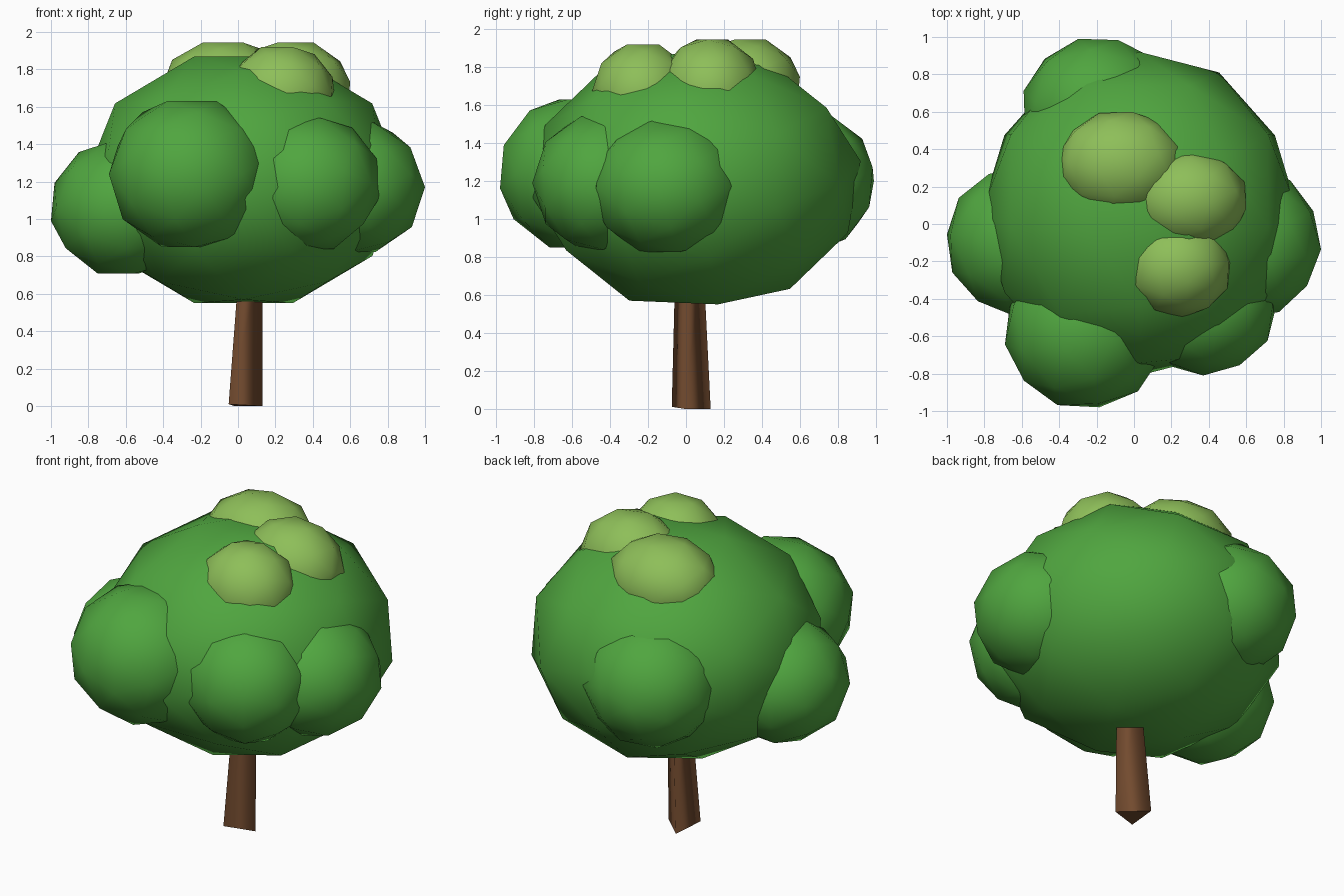
import bpy, bmesh, math
from mathutils import Vector, Matrix

if "Cube" in bpy.data.objects:
    bpy.data.objects.remove(bpy.data.objects["Cube"])


def material(name, rgb):
    m = bpy.data.materials.new(name)
    m.diffuse_color = (*rgb, 1)
    m.use_nodes = True
    m.node_tree.nodes["Principled BSDF"].inputs["Base Color"].default_value = m.diffuse_color
    return m


leaf = material("leaf_green", (0.08, 0.38, 0.05))
light_leaf = material("light_leaf_green", (0.27, 0.52, 0.10))
bark = material("bark_brown", (0.17, 0.07, 0.028))


def finish(name, bm, mat):
    bmesh.ops.recalc_face_normals(bm, faces=bm.faces)
    me = bpy.data.meshes.new(name)
    bm.to_mesh(me)
    bm.free()
    me.materials.append(mat)
    ob = bpy.data.objects.new(name, me)
    bpy.context.collection.objects.link(ob)
    return ob


def blob(name, center, half, heading, mat, tilt=0):
    """Low-poly smooth ball resting on a face, one corner of that face
    pointing along heading (degrees), fitted to half extents."""
    bm = bmesh.new()
    bmesh.ops.create_icosphere(bm, subdivisions=2, radius=1)
    face = max(bm.faces, key=lambda f: f.calc_area())
    rot = face.normal.rotation_difference(Vector((0, 0, -1))).to_matrix()
    corner = rot @ face.verts[0].co
    turn = math.radians(heading) - math.atan2(corner.y, corner.x)
    rot = Matrix.Rotation(math.radians(tilt), 3, 'X') @ Matrix.Rotation(turn, 3, 'Z') @ rot
    bmesh.ops.transform(bm, matrix=rot.to_4x4(), verts=bm.verts)
    size = [max(abs(v.co[i]) for v in bm.verts) for i in range(3)]
    for v in bm.verts:
        v.co = Vector([center[i] + v.co[i] * half[i] / size[i] for i in range(3)])
    for f in bm.faces:
        f.smooth = True
    return finish(name, bm, mat)


# Main crown, leaning slightly back
blob("main_crown", (0.03, 0.055, 1.21), (0.85, 0.865, 0.66), -90, leaf, tilt=-3)

# Leaf clumps around the crown
blob("front_left_clump", (-0.26, -0.57, 1.24), (0.43, 0.41, 0.39), 40, leaf)
blob("front_right_clump", (0.37, -0.44, 1.19), (0.39, 0.37, 0.35), 0, leaf)
blob("right_clump", (0.61, -0.1, 1.17), (0.39, 0.40, 0.345), 25, leaf)
blob("left_clump", (-0.61, -0.09, 1.06), (0.39, 0.40, 0.35), 55, leaf)
blob("back_clump", (-0.19, 0.61, 1.2), (0.40, 0.38, 0.36), 15, leaf)

# Light clumps on top
blob("top_back_clump", (-0.07, 0.32, 1.70), (0.34, 0.28, 0.245), 20, light_leaf)
blob("top_right_clump", (0.29, 0.13, 1.68), (0.31, 0.27, 0.265), 50, light_leaf)
blob("top_front_clump", (0.23, -0.23, 1.66), (0.29, 0.27, 0.26), 5, light_leaf)

# Three-sided tapered trunk, leaning slightly
bm = bmesh.new()
rings = [
    [(-0.05, -0.075, 0.01), (0.13, -0.01, 0.0), (-0.02, 0.13, 0.0)],
    [(0.01, -0.055, 0.8), (0.13, 0.0, 0.8), (0.03, 0.09, 0.8)],
]
low, high = [[bm.verts.new(p) for p in ring] for ring in rings]
for i in range(3):
    j = (i + 1) % 3
    bm.faces.new((low[i], low[j], high[j], high[i])).smooth = True
bm.faces.new(low[::-1])
bm.faces.new(high)
finish("trunk", bm, bark)
